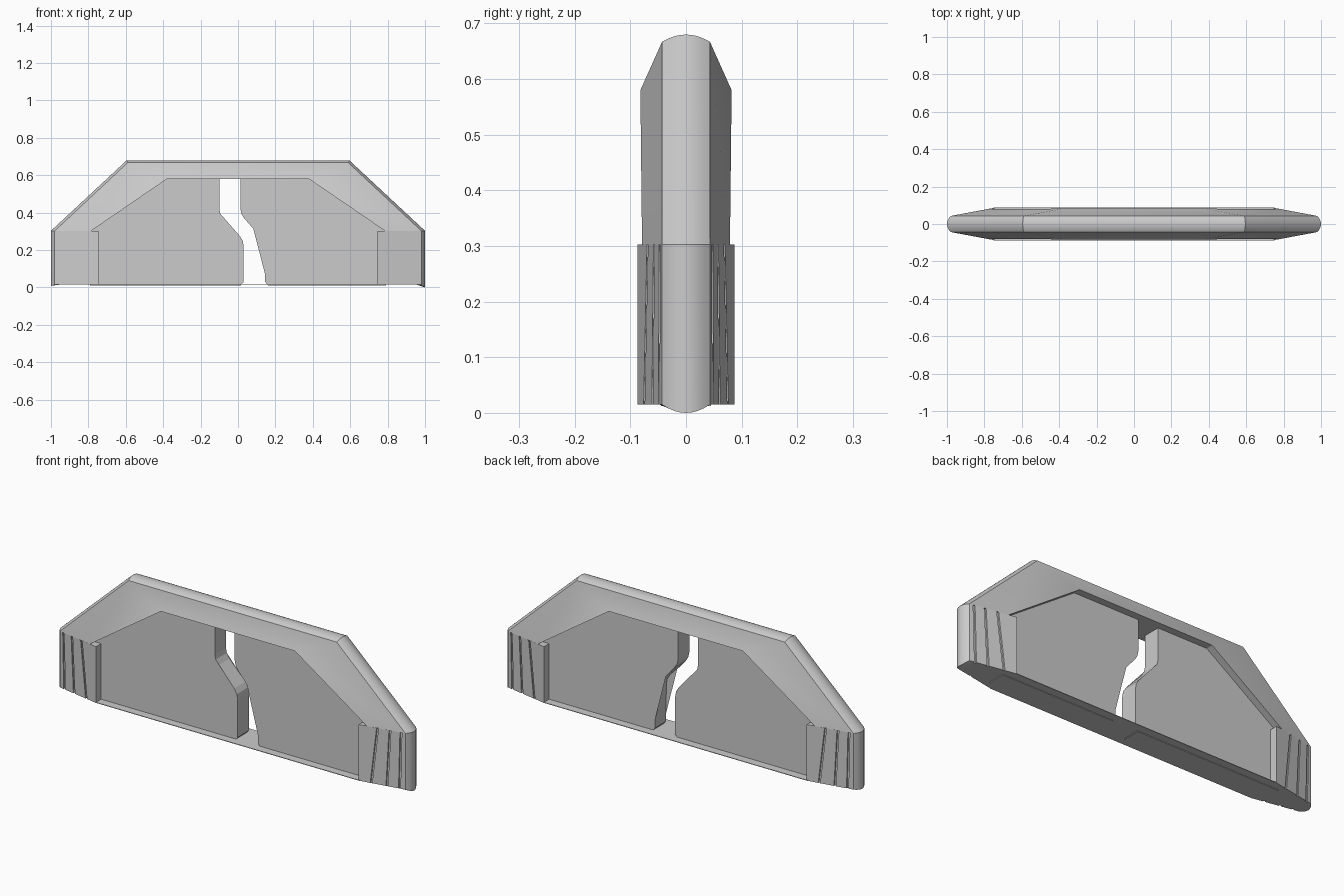
import bpy, bmesh

if "Cube" in bpy.data.objects:
    bpy.data.objects.remove(bpy.data.objects["Cube"])

CROWN = [i / 4 for i in range(-4, 5)]   # samples across the rounded rim
RIM = 0.043                             # half width of the rounded rim


def make_loft(name, rings, smooth=True):
    """Bridge equal-length closed rings and cap both ends."""
    bm = bmesh.new()
    loops = [[bm.verts.new(p) for p in ring] for ring in rings]
    n = len(loops[0])
    for a, b in zip(loops, loops[1:]):
        for i in range(n):
            j = (i + 1) % n
            bm.faces.new((a[i], a[j], b[j], b[i]))
    caps = [bm.faces.new(loops[0]), bm.faces.new(loops[-1])]
    bmesh.ops.triangulate(bm, faces=caps)
    bmesh.ops.recalc_face_normals(bm, faces=bm.faces)
    mesh = bpy.data.meshes.new(name)
    bm.to_mesh(mesh)
    bm.free()
    obj = bpy.data.objects.new(name, mesh)
    bpy.context.collection.objects.link(obj)
    if smooth:
        bpy.ops.object.select_all(action='DESELECT')
        obj.select_set(True)
        bpy.context.view_layer.objects.active = obj
        bpy.ops.object.shade_smooth_by_angle(angle=0.35)
    return obj


# Arched frame: a rounded rim sloping out to the thicker inner edge
def frame_section(side, outer, inner, drop, half):
    ring = [(side * inner[0], -half, inner[1])]
    for t in CROWN:
        ring.append((side * (outer[0] - drop[0] * t * t), RIM * t,
                     outer[1] - drop[1] * t * t))
    ring.append((side * inner[0], half, inner[1]))
    return ring


foot = ((1.0, 0.303), (0.785, 0.303), (0.02, 0.0), 0.079)
shoulder = ((0.595, 0.68), (0.38, 0.58), (0.005, 0.013), 0.082)
make_loft("arched_frame", [frame_section(-1, *foot), frame_section(-1, *shoulder),
                           frame_section(1, *shoulder), frame_section(1, *foot)])


# End grips: tapered blocks with three leaning grooves on each face
def flank(x):
    return 0.087 - 0.044 * (x - 0.745) / 0.235


def grip_ring(side, z, groove_xs, tip_drop):
    half = [(0.745, 0.087)]
    for x in groove_xs:
        a, b = x - 0.005, x + 0.005
        half += [(a, flank(a)), (a, flank(a) - 0.007),
                 (b, flank(b) - 0.007), (b, flank(b))]
    ring = [(side * x, -y, z) for x, y in half]
    ring += [(side * (1 - 0.02 * t * t), RIM * t, z - tip_drop * (1 - t * t))
             for t in CROWN]
    ring += [(side * x, y, z) for x, y in reversed(half)]
    return ring


for label, side, tip in (("left", -1, 0.006), ("right", 1, 0.015)):
    make_loft(label + "_grip",
              [grip_ring(side, 0.015, (0.808, 0.887, 0.950), tip),
               grip_ring(side, 0.303, (0.840, 0.902, 0.957), 0.0)])

# Centre panels, separated by a stepped gap
STEP = [(-0.10, 0.58), (-0.10, 0.42), (-0.095, 0.395), (-0.08, 0.37),
        (0.01, 0.275), (0.025, 0.25), (0.03, 0.22), (0.03, 0.03), (0.015, 0.012)]


def make_panel(name, side, shift):
    outline = [(x + shift, z) for x, z in STEP]
    if side > 0:
        outline[-1] = (0.16, 0.012)
        outline[-2] = (0.145, 0.03)
    outline += [(side * 0.79, 0.012), (side * 0.79, 0.303), (side * 0.385, 0.582)]
    make_loft(name, [[(x, y, z) for x, z in outline] for y in (-0.045, 0.045)],
              smooth=False)


make_panel("left_panel", -1, 0.0)
make_panel("right_panel", 1, 0.113)

# Thin base plate joining the two grips
make_loft("base_plate", [[(x, -0.087, z), (x, 0.087, z), (x, 0.087, z + 0.003),
                          (x, -0.087, z + 0.003)]
                         for x, z in ((-0.75, 0.015), (0.75, 0.015))], smooth=False)
